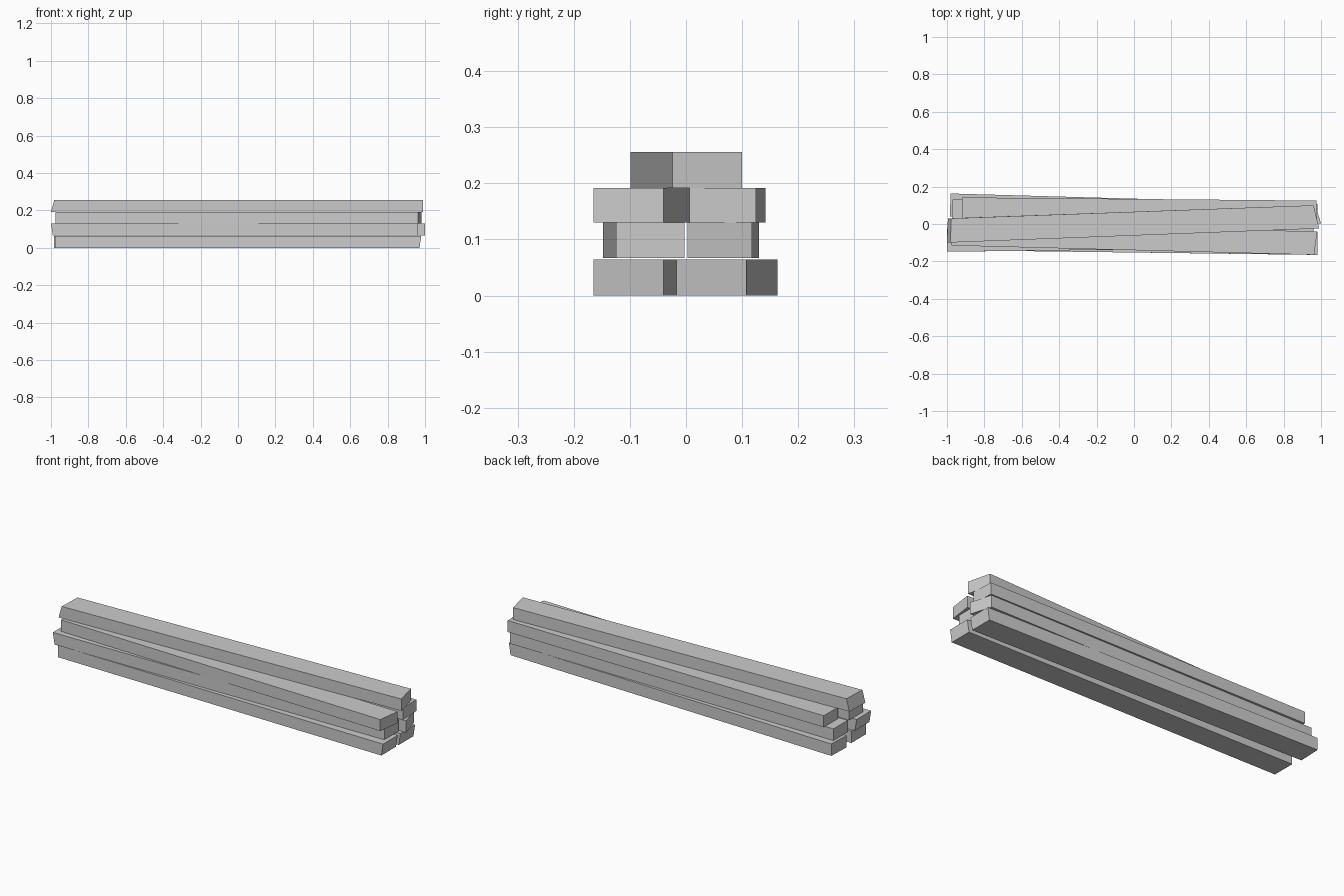
import bpy, bmesh

if "Cube" in bpy.data.objects:
    bpy.data.objects.remove(bpy.data.objects["Cube"])

# Height of each stacked layer (bottom, top)
LAYERS = [(0.0, 0.064), (0.067, 0.130), (0.130, 0.192), (0.192, 0.256)]


def plank(name, layer, left, right, slant=(0, 0)):
    """left/right: (x at front, x at back, y front, y back); slant: x shift of the top edge at each end."""
    bm = bmesh.new()
    rings = []
    for (xf, xb, yf, yb), s in ((left, slant[0]), (right, slant[1])):
        z0, z1 = LAYERS[layer]
        rings.append([bm.verts.new(p) for p in
                      ((xf, yf, z0), (xb, yb, z0), (xb + s, yb, z1), (xf + s, yf, z1))])
    a, b = rings
    bm.faces.new(a)
    bm.faces.new(b)
    for i in range(4):
        j = (i + 1) % 4
        bm.faces.new((a[i], b[i], b[j], a[j]))
    bmesh.ops.recalc_face_normals(bm, faces=bm.faces)
    mesh = bpy.data.meshes.new(name)
    bm.to_mesh(mesh)
    bm.free()
    bpy.context.collection.objects.link(bpy.data.objects.new(name, mesh))


# Bottom pair
plank("bottom_plank_front", 0, (-0.975, -0.975, -0.140, -0.015), (0.97, 0.97, -0.165, -0.040), (0, 0.01))
plank("bottom_plank_back", 0, (-0.985, -0.98, 0.040, 0.163), (0.97, 0.97, -0.017, 0.108), (0, 0.01))

# Second pair
plank("second_plank_front", 1, (-0.99, -0.99, -0.148, -0.024), (0.96, 0.96, -0.125, -0.003), (-0.01, 0))
plank("second_plank_back", 1, (-0.97, -0.97, 0.008, 0.130), (1.0, 0.965, 0.003, 0.118))

# Third pair
plank("third_plank_front", 2, (-0.975, -0.975, -0.115, 0.006), (0.963, 0.98, -0.165, -0.040))
plank("third_plank_back", 2, (-0.92, -0.92, 0.018, 0.142), (0.98, 0.975, 0.006, 0.125))

# Single plank on top
plank("top_plank", 3, (-1.0, -0.995, -0.099, 0.030), (0.99, 0.96, -0.024, 0.100), (0.018, 0))
